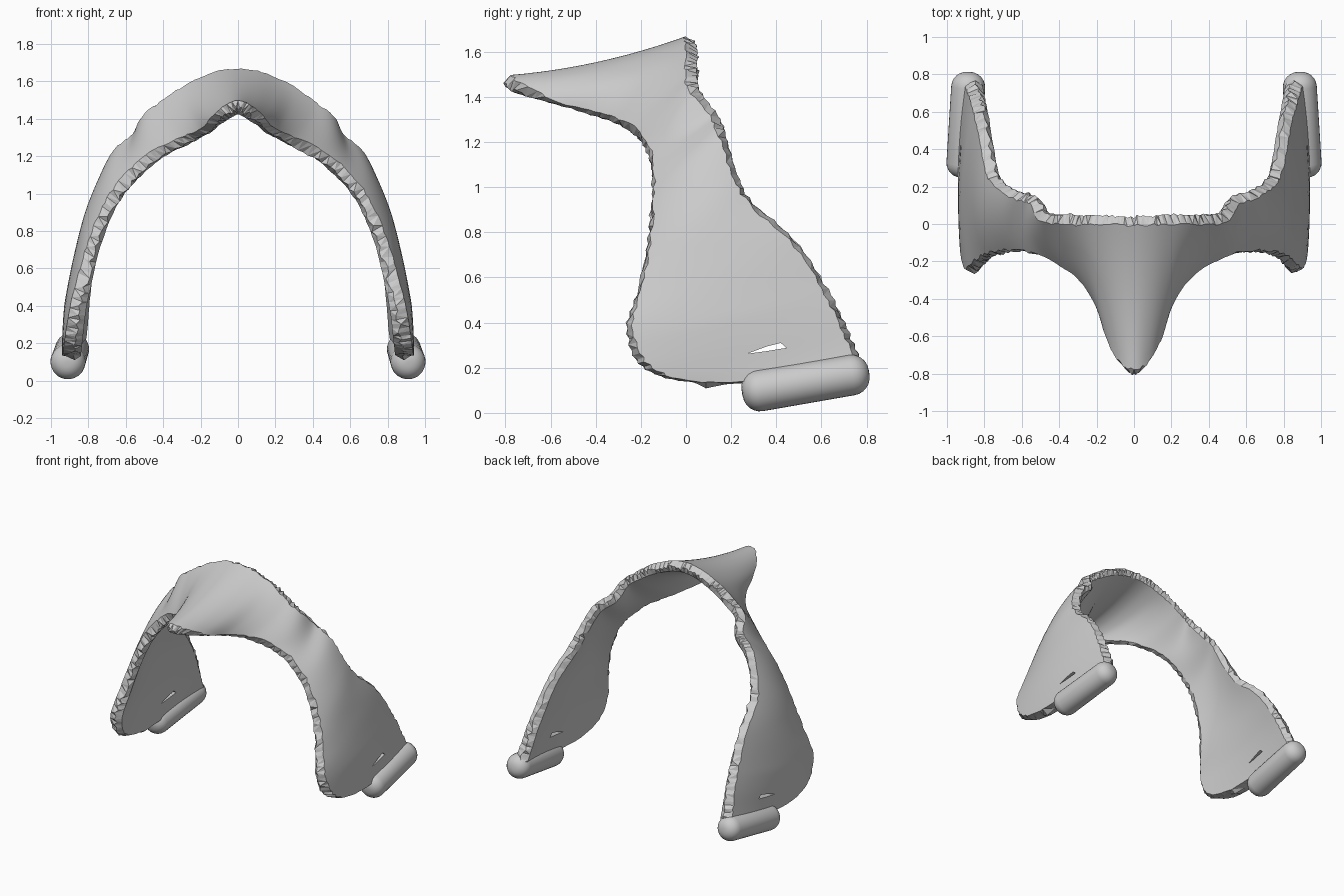
import bpy, bmesh, math, random
from mathutils import Vector

random.seed(4)
old = bpy.data.objects.get("Cube")
if old:
    bpy.data.objects.remove(old)

# One grey for everything
grey = bpy.data.materials.new("plain grey")
grey.use_nodes = True
grey.diffuse_color = (0.6, 0.6, 0.6, 1)
grey.node_tree.nodes["Principled BSDF"].inputs["Base Color"].default_value = (0.6, 0.6, 0.6, 1)


def add_object(name, bm):
    mesh = bpy.data.meshes.new(name)
    bm.to_mesh(mesh)
    bm.free()
    mesh.materials.append(grey)
    obj = bpy.data.objects.new(name, mesh)
    bpy.context.collection.objects.link(obj)
    return obj


# Ribs of the left half from crown to foot: front edge point, back edge point
RIBS = [
    ((0, -.78, 1.46), (0, .015, 1.635)),
    ((.055, -.74, 1.435), (.1, .02, 1.625)),
    ((.11, -.62, 1.39), (.2, .025, 1.59)),
    ((.17, -.43, 1.335), (.3, .025, 1.54)),
    ((.27, -.28, 1.285), (.39, .03, 1.48)),
    ((.42, -.18, 1.21), (.48, .045, 1.41)),
    ((.54, -.14, 1.115), (.53, .125, 1.305)),
    ((.64, -.13, 1), (.635, .16, 1.215)),
    ((.715, -.14, .86), (.715, .21, 1.05)),
    ((.775, -.16, .7), (.755, .28, .92)),
    ((.82, -.2, .53), (.79, .46, .76)),
    ((.855, -.24, .38), (.815, .59, .57)),
    ((.875, -.2, .24), (.835, .67, .42)),
    ((.885, -.09, .165), (.85, .73, .28)),
    ((.89, .09, .13), (.87, .78, .16)),
]
STEPS, ACROSS, HALF_THICK = 6, 12, 0.037


def flip(p):
    return Vector((-p[0], p[1], p[2]))


def spline(points, k, u):
    """Catmull-Rom point on segment k, mirrored across the crown."""
    a = flip(points[1]) if k == 0 else Vector(points[k - 1])
    b, c = Vector(points[k]), Vector(points[k + 1])
    d = Vector(points[k + 2]) if k + 2 < len(points) else c * 2 - b
    return 0.5 * (2 * b + (c - a) * u + (2 * a - 5 * b + 4 * c - d) * u * u
                  + (3 * b - a - 3 * c + d) * u ** 3)


# Middle surface of the arch, half first, then mirrored
fronts, backs = zip(*RIBS)
half = []
last = (len(RIBS) - 1) * STEPS
for n in range(last + 1):
    k = min(n // STEPS, len(RIBS) - 2)
    u = n / STEPS - k
    front, back = spline(fronts, k, u), spline(backs, k, u)
    drop = n / last
    row = []
    for j in range(ACROSS + 1):
        s = j / ACROSS
        p = front.lerp(back, s)
        arc = 4 * s * (1 - s)
        p.x += 0.04 * arc * min(1, drop * 1.6, 0.25 + 4 * (1 - drop))
        p.z -= 0.028 * arc * (1 - drop)
        row.append(p)
    half.append(row)
grid = [[flip(p) for p in row] for row in reversed(half[1:])] + half
rows, cols = len(grid), ACROSS + 1


def normal(i, j):
    along = grid[min(i + 1, rows - 1)][j] - grid[max(i - 1, 0)][j]
    over = grid[i][min(j + 1, cols - 1)] - grid[i][max(j - 1, 0)]
    n = along.cross(over).normalized()
    return n if n.dot(grid[i][j] - Vector((0, 0, 0.3))) > 0 else -n


def thickness(p):
    """Half thickness, growing toward the foot of each cheek."""
    return HALF_THICK + 0.022 * min(1, max(0, 0.7 - p.z))


# Boundary loop of grid indices
loop = [(i, 0) for i in range(rows)]
loop += [(rows - 1, j) for j in range(1, cols)]
loop += [(i, cols - 1) for i in range(rows - 2, -1, -1)]
loop += [(0, j) for j in range(cols - 2, 0, -1)]


def outward(i, j):
    d = Vector()
    if j in (0, cols - 1):
        d += (grid[i][j] - grid[i][1 if j == 0 else cols - 2]).normalized()
    if i in (0, rows - 1):
        d += (grid[i][j] - grid[1 if i == 0 else rows - 2][j]).normalized()
    return d.normalized()


# Arch shell: smooth outer and inner skins joined by a ragged torn rim
bm = bmesh.new()
skins = []
for side in (1, -1):
    skins.append([[bm.verts.new(grid[i][j] + normal(i, j) * thickness(grid[i][j]) * side)
                   for j in range(cols)] for i in range(rows)])
for skin in skins:
    for i in range(rows - 1):
        for j in range(cols - 1):
            bm.faces.new((skin[i][j], skin[i + 1][j], skin[i + 1][j + 1], skin[i][j + 1])).smooth = True
rim = []
for n, (i, j) in enumerate(loop):
    out, nor = outward(i, j), normal(i, j)
    tooth = 0.008 if n % 2 else -0.006
    rim.append(bm.verts.new(grid[i][j] + out * (0.022 + tooth * random.random())
                            + nor * random.uniform(-0.02, 0.008)))
    skins[0][i][j].co -= out * random.uniform(0.002, 0.02)
    skins[1][i][j].co -= out * random.uniform(0, 0.01)
for n in range(len(loop)):
    m = (n + 1) % len(loop)
    for skin in skins:
        a, b = (skin[i][j] for i, j in (loop[n], loop[m]))
        if n % 2:
            tris = (a, b, rim[n]), (b, rim[m], rim[n])
        else:
            tris = (a, b, rim[m]), (a, rim[m], rim[n])
        for tri in tris:
            bm.faces.new(tri).smooth = False
bmesh.ops.recalc_face_normals(bm, faces=bm.faces)
arch = add_object("arch_shell", bm)

# Narrow slit through both cheeks
bm = bmesh.new()
outline = [(.27, .262), (.36, .295), (.42, .31), (.445, .288), (.36, .274)]
face = bm.faces.new([bm.verts.new((-1.2, y, z)) for y, z in outline])
pulled = bmesh.ops.extrude_face_region(bm, geom=[face])["geom"]
bmesh.ops.translate(bm, vec=(2.4, 0, 0),
                    verts=[v for v in pulled if isinstance(v, bmesh.types.BMVert)])
bmesh.ops.recalc_face_normals(bm, faces=bm.faces)
cutter = add_object("slit_cutter", bm)
cutter.hide_render = True
cut = arch.modifiers.new("slits", "BOOLEAN")
cut.operation, cut.solver, cut.object = "DIFFERENCE", "EXACT", cutter
bpy.context.view_layer.objects.active = arch
bpy.ops.object.modifier_apply(modifier=cut.name)
bpy.data.objects.remove(cutter)

# Rounded rolls along the lower back edges
for name, side in (("left_roll", 1), ("right_roll", -1)):
    bm = bmesh.new()
    bmesh.ops.create_cone(bm, cap_ends=True, segments=32, radius1=0.094,
                          radius2=0.09, depth=0.57)
    caps = [e for e in bm.edges if any(len(f.verts) > 4 for f in e.link_faces)]
    bmesh.ops.bevel(bm, geom=caps, offset=0.078, segments=6, profile=0.5, affect="EDGES")
    for f in bm.faces:
        f.smooth = True
    roll = add_object(name, bm)
    roll.location = (0.898 * side, 0.53, 0.134)
    axis = Vector((-0.03 * side, 0.54, 0.09))
    roll.rotation_euler = axis.to_track_quat("Z", "Y").to_euler()
